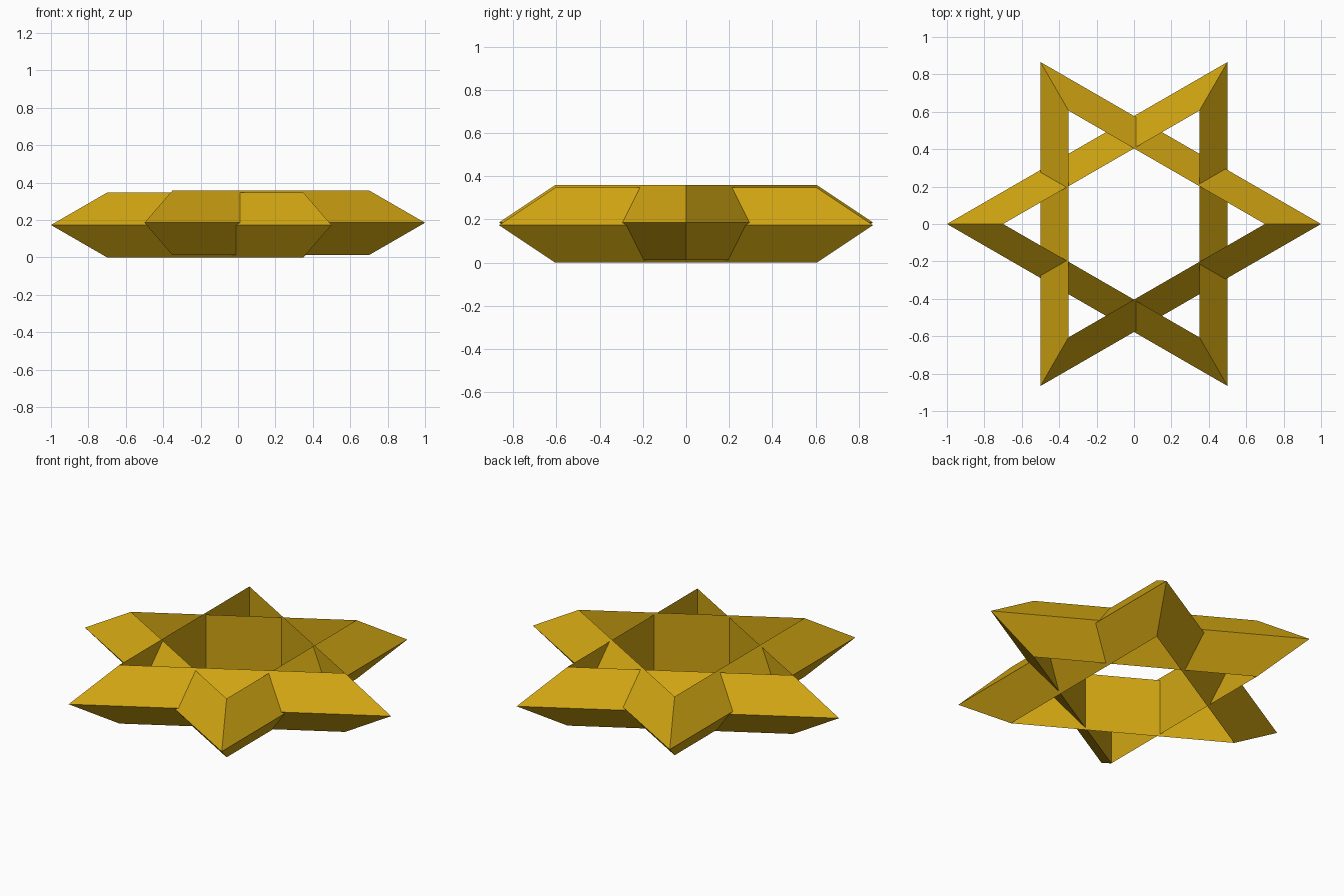
import bpy, math

if "Cube" in bpy.data.objects:
    bpy.data.objects.remove(bpy.data.objects["Cube"])

gold = bpy.data.materials.new("gold")
gold.diffuse_color = (0.64, 0.38, 0.006, 1)
gold.use_nodes = True
gold.node_tree.nodes["Principled BSDF"].inputs["Base Color"].default_value = gold.diffuse_color

MAJOR, MINOR = 0.8, 0.2                      # corner reaches 1.0, inner wall at 0.7
HALF = MINOR * math.sin(math.radians(60))    # half the bar height


def triangle_ring(name, z, turn):
    """Triangular ring with a three-sided bar: ridge outside, upright wall inside."""
    bpy.ops.mesh.primitive_torus_add(
        major_segments=3, minor_segments=3,
        major_radius=MAJOR, minor_radius=MINOR,
        location=(0, 0, z), rotation=(0, 0, turn))
    ob = bpy.context.object
    ob.name = name
    ob.data.materials.append(gold)
    for p in ob.data.polygons:
        p.use_smooth = False


# Two opposed interlaced triangles, one slightly higher
triangle_ring("lower_triangle", HALF, math.pi)
triangle_ring("upper_triangle", HALF + 0.012, 0)
